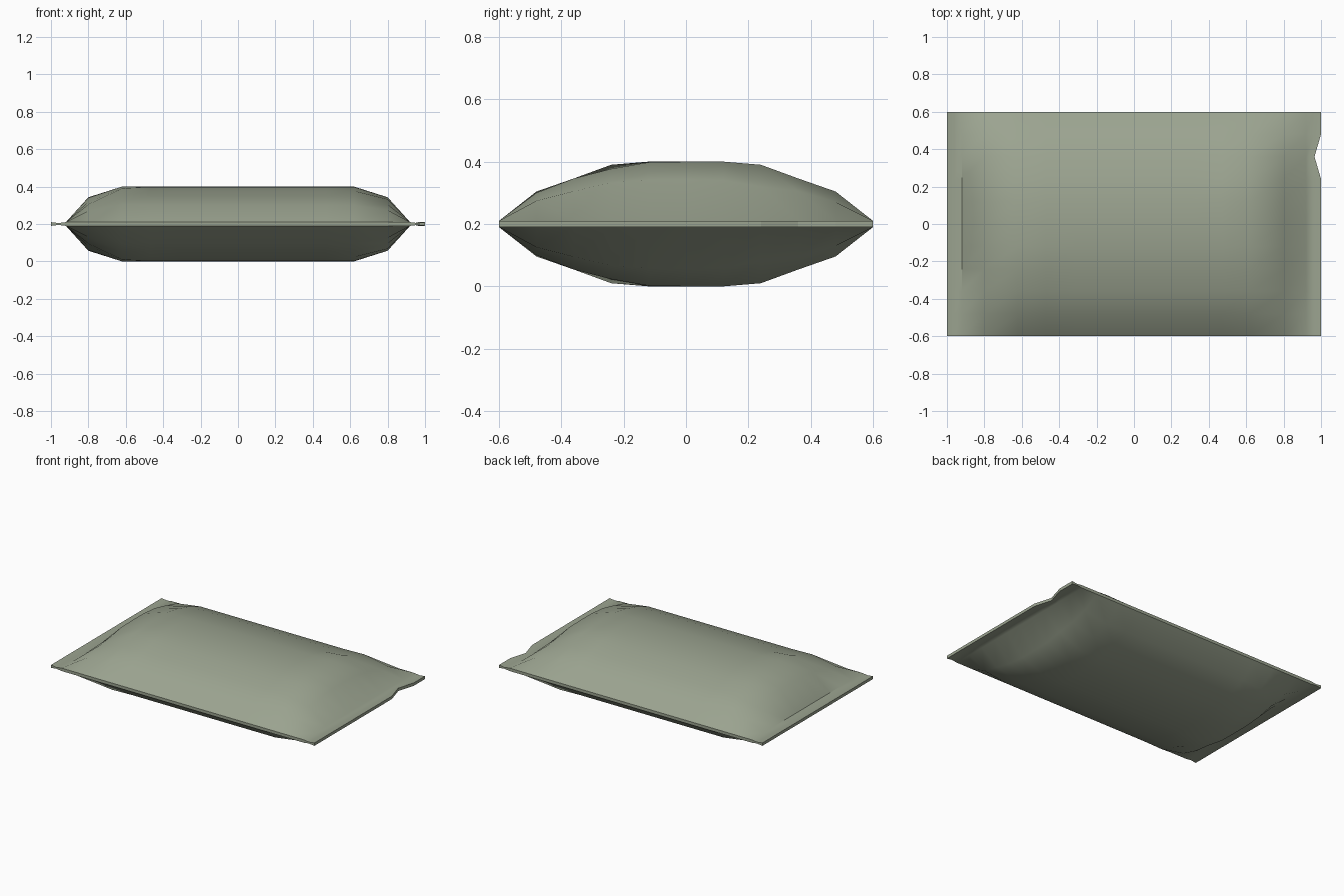
import bpy
import bmesh

cube = bpy.data.objects.get("Cube")
if cube:
    bpy.data.objects.remove(cube, do_unlink=True)

# One foil colour for the whole packet
foil = bpy.data.materials.new("grey_green_foil")
foil.use_nodes = True
COLOUR = (0.33, 0.37, 0.28, 1)
foil.diffuse_color = COLOUR
foil.node_tree.nodes["Principled BSDF"].inputs["Base Color"].default_value = COLOUR

MID_Z, RIM = 0.2, 0.01
HALF_X = [0, 0.16, 0.31, 0.47, 0.62, 0.8, 0.92, 0.96, 1]
XS = [-x for x in HALF_X[:0:-1]] + HALF_X
YS = [0.12 * j for j in range(-5, 6)]
# Half thickness across the packet, from the middle to the side edge
ACROSS = [0.2, 0.198, 0.177, 0.146, 0.1, RIM]
# Share of that thickness towards the sealed ends
ALONG = {0.8: 0.7, 0.92: 0, 0.96: 0, 1: 0}
# Soft puckers where the bulge meets the end seals
PUCKER = [0, 0.002, 0.013, 0, 0.004, 0]


def half_thickness(x, j):
    a, k = abs(x), abs(j)
    if a == 0.96:
        return RIM / 2          # crimp line in the seal
    h = RIM + (ACROSS[k] - RIM) * ALONG.get(a, 1)
    if a == 0.62 and x * j > 0:
        h += PUCKER[k]
    elif a == 0.8:
        h += PUCKER[k] * (-0.6 if x * j > 0 else 0.4)
    return h


bm = bmesh.new()


def sheet(side):
    """Add the upper or lower film as a grid of vertices."""
    grid = []
    for x in XS:
        row = []
        for j, y in enumerate(YS, -5):
            torn = x == 1 and j == 3    # tear notch in the left seal
            px = 0.965 if torn else x
            if x == 0.96 and j == 3:
                px = 0.945
            row.append(bm.verts.new((px, y, MID_Z + side * half_thickness(x, j))))
        grid.append(row)
    for i in range(len(XS) - 1):
        for j in range(len(YS) - 1):
            bm.faces.new((grid[i][j], grid[i + 1][j], grid[i + 1][j + 1], grid[i][j + 1]))
    return grid


def outline(grid):
    """Walk round the border of a film."""
    return (grid[0][:-1] + [r[-1] for r in grid[:-1]]
            + grid[-1][:0:-1] + [r[0] for r in grid[:0:-1]])


top, bottom = outline(sheet(1)), outline(sheet(-1))

# Thin rim joining both films
for n in range(len(top)):
    a, b = n - 1, n
    bm.faces.new((top[a], top[b], bottom[b], bottom[a]))
bmesh.ops.recalc_face_normals(bm, faces=bm.faces)

# Smooth film with crisp rim edges and one crisp seal crease
for face in bm.faces:
    face.smooth = True
border = set(top + bottom)
for edge in bm.edges:
    u, v = edge.verts
    on_rim = u in border and v in border
    crease = all(p.co.x < -0.91 and p.co.x > -0.93 and abs(p.co.y) < 0.4 for p in (u, v))
    if on_rim or crease:
        edge.smooth = False

mesh = bpy.data.meshes.new("packet")
bm.to_mesh(mesh)
bm.free()
mesh.materials.append(foil)
packet = bpy.data.objects.new("packet", mesh)
bpy.context.collection.objects.link(packet)
